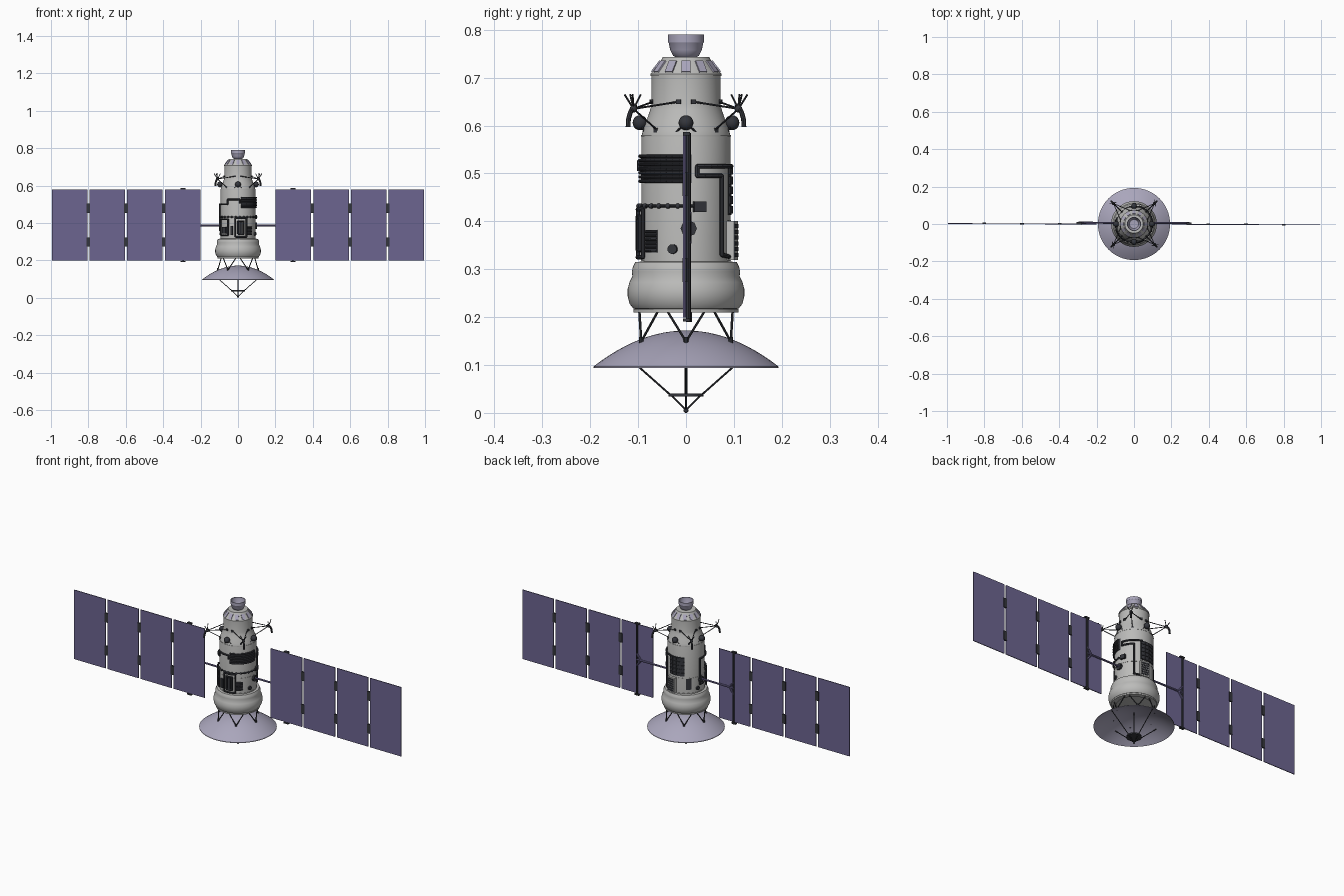
import bpy, bmesh
from math import radians, sin, cos
from mathutils import Matrix, Vector

if "Cube" in bpy.data.objects:
    bpy.data.objects.remove(bpy.data.objects["Cube"])


def material(name, rgb):
    m = bpy.data.materials.new(name)
    m.diffuse_color = (*rgb, 1)
    m.use_nodes = True
    m.node_tree.nodes["Principled BSDF"].inputs["Base Color"].default_value = m.diffuse_color
    return m


HULL = material("hull_grey", (0.50, 0.50, 0.49))
DARK = material("dark_fittings", (0.035, 0.037, 0.045))
CELL = material("solar_violet", (0.15, 0.13, 0.28))
PALE = material("pale_violet", (0.40, 0.38, 0.50))


def finish(name, bm, mat):
    bmesh.ops.remove_doubles(bm, verts=bm.verts, dist=1e-6)
    bmesh.ops.recalc_face_normals(bm, faces=bm.faces)
    me = bpy.data.meshes.new(name)
    bm.to_mesh(me)
    bm.free()
    for p in me.polygons:
        p.use_smooth = True
    me.set_sharp_from_angle(angle=radians(35))
    me.materials.append(mat)
    ob = bpy.data.objects.new(name, me)
    bpy.context.collection.objects.link(ob)
    return ob


def P(az, r, z):
    return Vector((r * cos(radians(az)), r * sin(radians(az)), z))


def lathe(name, prof, mat, a0=0, a1=360, closed=False, steps=64):
    """Turn an (r, z) profile about z, fully or through an arc."""
    bm = bmesh.new()
    rings = [[bm.verts.new(P(a0 + (a1 - a0) * i / steps, r, z)) for r, z in prof]
             for i in range(steps + 1)]
    n = len(prof)
    for a, b in zip(rings, rings[1:]):
        for j in range(n if closed else n - 1):
            k = (j + 1) % n
            bm.faces.new((a[j], b[j], b[k], a[k]))
    if closed and a1 - a0 < 360:
        bm.faces.new(rings[0])
        bm.faces.new(rings[-1])
    bmesh.ops.dissolve_degenerate(bm, dist=1e-6, edges=bm.edges)
    return finish(name, bm, mat)


def band(name, r0, r1, z0, z1, mat, a0=0, a1=360, steps=64):
    return lathe(name, [(r0, z0), (r1, z0), (r1, z1), (r0, z1)], mat, a0, a1, True, steps)


def tubes(name, paths, r, mat, sides=8):
    """Round bars along polylines, with ball joints at the bends."""
    bm = bmesh.new()
    for path in paths:
        path = [Vector(p) for p in path]
        for a, b in zip(path, path[1:]):
            d = b - a
            m = Matrix.Translation((a + b) / 2) @ d.to_track_quat('Z', 'Y').to_matrix().to_4x4()
            bmesh.ops.create_cone(bm, cap_ends=True, segments=sides, radius1=r, radius2=r,
                                  depth=d.length, matrix=m)
        for p in path[1:-1]:
            bmesh.ops.create_icosphere(bm, subdivisions=1, radius=r, matrix=Matrix.Translation(p))
    return finish(name, bm, mat)


def boxes(name, mats, mat):
    bm = bmesh.new()
    for m in mats:
        bmesh.ops.create_cube(bm, size=1, matrix=m)
    return finish(name, bm, mat)


def balls(name, points, r, mat):
    bm = bmesh.new()
    for p in points:
        bmesh.ops.create_uvsphere(bm, u_segments=16, v_segments=10, radius=r,
                                  matrix=Matrix.Translation(p))
    return finish(name, bm, mat)


def polar(az, r, z, depth, width, height, tilt=0):
    return (Matrix.Rotation(radians(az), 4, 'Z') @ Matrix.Translation((r, 0, z))
            @ Matrix.Rotation(radians(tilt), 4, 'Y') @ Matrix.Diagonal((depth, width, height, 1)))


def cart(x, y, z, sx, sy, sz):
    return Matrix.Translation((x, y, z)) @ Matrix.Diagonal((sx, sy, sz, 1))


def wrap(pts, r=0.098):
    """Path of (azimuth, z) points laid on the hull."""
    out = [P(pts[0][0], r, pts[0][1])]
    for (a, z), (b, w) in zip(pts, pts[1:]):
        n = max(1, int(abs(b - a) / 8))
        out += [P(a + (b - a) * i / n, r, z + (w - z) * i / n) for i in range(1, n + 1)]
    return out


# Hull
lathe("hull", [(0, .216), (.10, .216), (.11, .218), (.118, .228), (.122, .245), (.122, .258),
               (.118, .273), (.112, .285), (.113, .295), (.111, .305), (.106, .315), (.093, .316),
               (.093, .578), (.09, .59), (.082, .612), (.075, .632), (.072, .645), (.072, .704),
               (.074, .704), (.074, .708), (.051, .738), (.049, .743), (.02, .743), (0, .743)], HULL)
band("base_flange", .085, .11, .21, .217, HULL)
for i, z in enumerate((.318, .40, .577)):
    band(f"hull_seam_{i}", .09, .0942, z, z + .003, HULL)

# Sloped windows round the shoulder, and the top nozzle
boxes("shoulder_windows", [polar(30 * i, .0628, .7235, .004, .018, .029, -37.5) for i in range(12)], PALE)
lathe("top_nozzle", [(.02, .742), (.027, .746), (.033, .758), (.036, .772), (.0375, .774),
                     (.0375, .79), (.035, .79), (.034, .773), (.024, .75), (0, .748)], PALE)

# Main dish, feed and struts
dish = [(.193 * t / 12, .172 - .075 * (t / 12) ** 2) for t in range(13)]
lathe("main_dish", dish + [(r, z - .003) for r, z in dish[::-1]], PALE)
tubes("dish_struts", [[P(60 * i + s, .098, .214), P(60 * i, .108, .149)]
                      for i in range(6) for s in (-24, 24)], .0026, DARK)
tubes("dish_strut_feet", [[P(60 * i, .108, .146), P(60 * i, .108, .158)] for i in range(6)], .005, DARK)
band("feed_disc", 0, .037, .034, .041, DARK, steps=32)
tubes("feed_struts", [[P(90 * i, .033, .038), P(90 * i, .138, .131)] for i in range(4)]
      + [[P(90 * i, .03, .036), (0, 0, .006)] for i in range(4)], .002, DARK)
tubes("feed_mast", [[(0, 0, .04), (0, 0, .17)]], .003, DARK)
balls("feed_tip", [(0, 0, .005)], .005, DARK)

# Solar wings, turned very slightly about z
wings = []
for s, side in ((1, "right"), (-1, "left")):
    wings += [
        boxes(f"{side}_solar_panels", [cart(s * (.296 + .2015 * i), -.001, .389, .19, .004, .38)
                                       for i in range(4)], CELL),
        boxes(f"{side}_panel_hinges", [cart(s * (.397 + .2015 * i), 0, z, .02, .008, .05)
                                       for i in range(3) for z in (.298, .478)], DARK),
        tubes(f"{side}_wing_arm", [[(s * .085, .005, .387), (s * .295, .007, .387)],
                                   [(s * .27, .007, .387), (s * .295, .007, .42)],
                                   [(s * .27, .007, .387), (s * .295, .007, .354)]], .005, CELL),
        tubes(f"{side}_wing_spar", [[(s * .295, .006, .19), (s * .295, .006, .585)]], .005, DARK),
        boxes(f"{side}_spar_ends", [cart(s * .295, .002, z, .026, .014, .007) for z in (.194, .583)], DARK),
        tubes(f"{side}_arm_socket", [[(s * .088, .006, .385), (s * .102, .006, .385)]], .017, DARK),
    ]
for w in wings:
    w.data.transform(Matrix.Rotation(radians(-.2), 4, 'Z'))

# Four tripod aerials on the diagonals
for k in range(4):
    a = 45 + 90 * k
    hub = P(a, .155, .635)
    tubes(f"aerial_{k}_legs", [[P(a - 33, .07, .65), hub], [P(a + 33, .07, .65), hub],
                               [P(a, .084, .59), hub], [P(a - 6, .15, .665), hub],
                               [P(a + 4, .17, .665), hub]], .002, DARK)
    boxes(f"aerial_{k}_feet", [polar(a - 33, .073, .65, .008, .01, .01), polar(a + 33, .073, .65, .008, .01, .01),
                               polar(a, .086, .59, .01, .01, .01)], DARK)
    balls(f"aerial_{k}_hub", [hub], .008, DARK)
    tubes(f"aerial_{k}_horn", [[P(a, .15, .643), P(a, .163, .63), P(a, .170, .614), P(a, .171, .597)]], .005, DARK)

# Four round sensors on short legs
for k in range(4):
    a = 90 * k
    balls(f"sensor_{k}", [P(a, .096, .606)], .0155, DARK)
    tubes(f"sensor_{k}_legs", [[P(a, .096, .606), P(a + t, .088, .582)] for t in (-17, 17)], .002, DARK)

# Ribbed radiator on the front right
band("radiator_plate", .09, .095, .48, .54, DARK, 280, 367, 24)
tubes("radiator_ribs", [wrap([(280, .484 + .0087 * i), (360, .484 + .0087 * i)]) for i in range(7)], .0035, DARK)

# Handrail with knobs
tubes("handrail", [wrap([(200, .432), (375, .432)], .099)], .003, DARK)
balls("handrail_knobs", [P(200 + 12.5 * i, .099, .432) for i in range(14)], .0055, DARK)
boxes("rail_box", [polar(17, .096, .431, .014, .026, .022)], DARK)

# Pipes
tubes("hull_pipes", [wrap([(75, .515), (14, .515), (14, .495), (50, .495), (50, .33), (72, .325)]),
                     wrap([(205, .5), (170, .5), (170, .36), (188, .36)]),
                     wrap([(210, .5), (235, .5), (235, .525), (276, .525), (276, .505)])], .0048, DARK)

# Front frames and vent
frames = [(205, 238, .335, .42), (262, 297, .325, .425), (270, 288, .34, .41)]
tubes("front_frames", [wrap([(a, z), (b, z), (b, w), (a, w), (a, z)], .101) for a, b, z, w in frames], .0045, DARK)
boxes("front_frame_blocks", [polar(222, .096, .36, .014, .03, .035), polar(279, .098, .37, .014, .014, .07),
                             polar(250, .095, .36, .012, .012, .05)], DARK)
band("side_vent", .09, .095, .335, .382, DARK, 297, 320, 8)
tubes("vent_slats", [wrap([(297, .338 + .008 * i), (320, .338 + .008 * i)], .096) for i in range(6)], .0025, DARK)
tubes("small_port", [[P(a, .09, .342), P(a, .1, .342)] for a in (343, 163)], .01, DARK, 16)

# Rear cell grid, equipment box and grille
band("rear_grid_plate", .09, .095, .413, .517, DARK, 70, 121, 12)
boxes("rear_grid_cells", [polar(76 + 13 * i, .0955, .424 + .0205 * j, .006, .018, .016)
                          for i in range(4) for j in range(5)], DARK)
boxes("rear_box", [polar(80, .095, .36, .022, .046, .082)], HULL)
boxes("rear_grille", [polar(80, .107, .33 + .012 * i, .003, .038, .008) for i in range(6)], DARK)
band("left_vent", .09, .095, .34, .40, DARK, 125, 142, 8)
